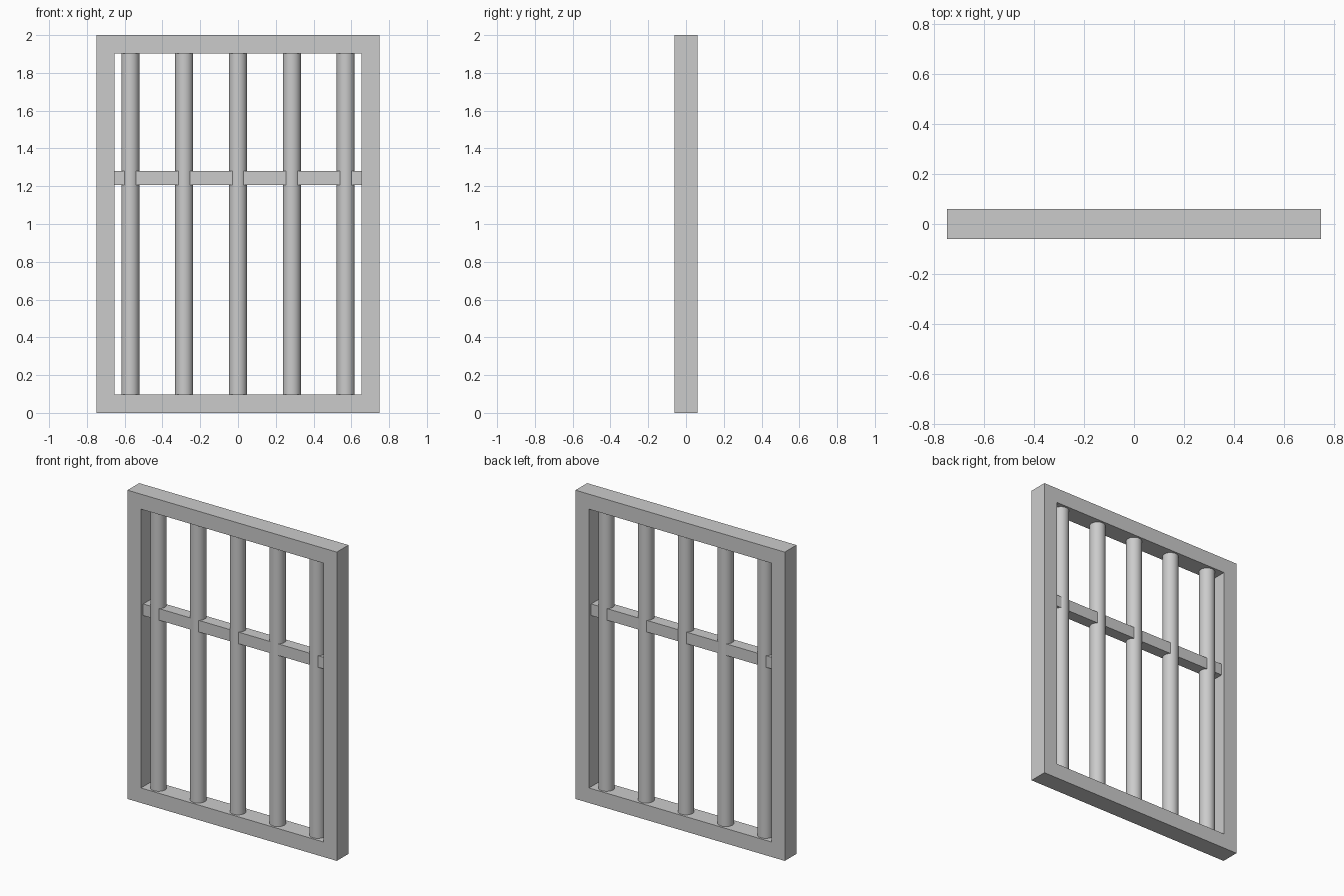
import bpy

if "Cube" in bpy.data.objects:
    bpy.data.objects.remove(bpy.data.objects["Cube"])

W, D, H, T = 1.5, 0.12, 2.0, 0.097   # outer width, depth, height, frame thickness
BAR_R, SPACING = 0.048, 0.285


def box(name, size, loc):
    bpy.ops.mesh.primitive_cube_add(size=1, location=loc)
    ob = bpy.context.object
    ob.name = name
    ob.scale = size
    bpy.ops.object.transform_apply(location=False, rotation=False, scale=True)
    return ob


# Outer frame: one clean rectangular ring extruded to depth
xo, xi = W / 2, W / 2 - T
outer = [(-xo, 0), (xo, 0), (xo, H), (-xo, H)]
inner = [(-xi, T), (xi, T), (xi, H - T), (-xi, H - T)]
verts = [(x, y, z) for y in (-D / 2, D / 2) for x, z in outer + inner]
faces = []
for i in range(4):
    j = (i + 1) % 4
    faces += [(i, j, j + 4, i + 4),               # front
              (i + 8, i + 12, j + 12, j + 8),     # back
              (i, i + 8, j + 8, j),               # outer side
              (i + 4, j + 4, j + 12, i + 12)]     # inner side
mesh = bpy.data.meshes.new("outer_frame")
mesh.from_pydata(verts, [], faces)
frame = bpy.data.objects.new("outer_frame", mesh)
bpy.context.collection.objects.link(frame)

# Horizontal cross rail, square in section
box("cross_rail", (2 * xi, 0.075, 0.075), (0, 0, 1.243))

# Five round vertical bars
for i in range(5):
    bpy.ops.mesh.primitive_cylinder_add(vertices=32, radius=BAR_R, depth=H - 2 * T,
                                        location=((i - 2) * SPACING, 0, H / 2))
    bpy.context.object.name = f"vertical_bar_{i + 1}"
    bpy.ops.object.shade_smooth_by_angle()
